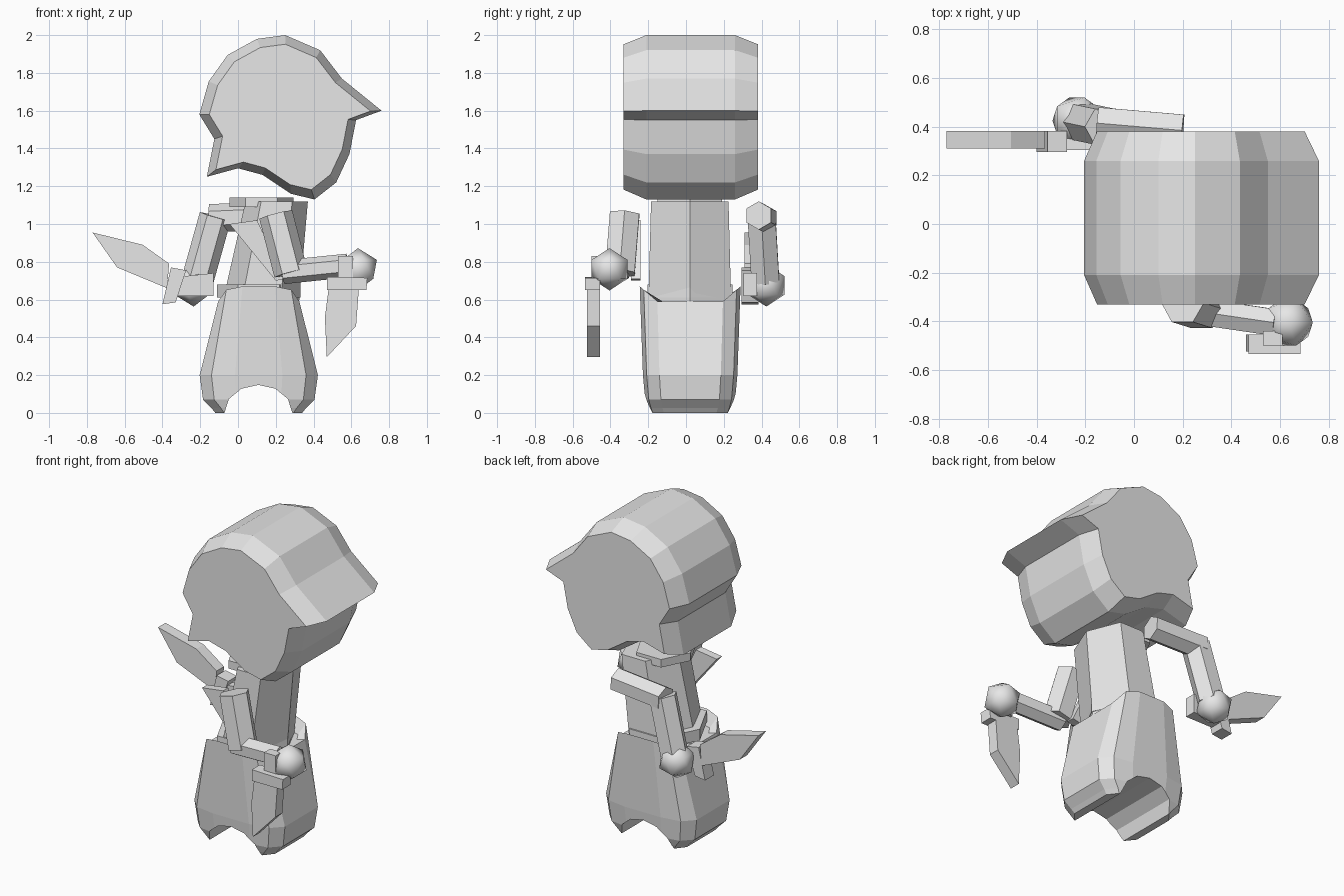
import bpy, bmesh, math
from mathutils import Vector

cube = bpy.data.objects.get("Cube")
if cube:
    bpy.data.objects.remove(cube, do_unlink=True)

clay = bpy.data.materials.new("light_grey")
clay.use_nodes = True
clay.diffuse_color = (0.8, 0.8, 0.8, 1)
clay.node_tree.nodes["Principled BSDF"].inputs["Base Color"].default_value = (0.8, 0.8, 0.8, 1)


def finish(name, bm):
    bmesh.ops.recalc_face_normals(bm, faces=bm.faces)
    mesh = bpy.data.meshes.new(name)
    bm.to_mesh(mesh)
    bm.free()
    mesh.materials.append(clay)
    obj = bpy.data.objects.new(name, mesh)
    bpy.context.collection.objects.link(obj)
    return obj


def loft(name, rings):
    """Skin a list of equal-length point rings and close both ends."""
    bm = bmesh.new()
    loops = [[bm.verts.new(p) for p in ring] for ring in rings]
    for a, b in zip(loops, loops[1:]):
        for i in range(len(a)):
            j = (i + 1) % len(a)
            bm.faces.new((a[i], a[j], b[j], b[i]))
    bm.faces.new(loops[0])
    bm.faces.new(loops[-1])
    return finish(name, bm)


def plate(name, outline, y0, y1):
    """Extrude a side outline (x, z) along y."""
    return loft(name, [[(x, y, z) for x, z in outline] for y in (y0, y1)])


def hex_ring(cx, cy, z, rx, half_y):
    ry = half_y / math.sin(math.pi / 3)
    return [(cx + rx * math.cos(i * math.pi / 3), cy + ry * math.sin(i * math.pi / 3), z)
            for i in range(6)]


def limb(name, start, end, radius):
    """Six-sided limb segment between two joints."""
    a, b = Vector(start), Vector(end)
    axis = (b - a).normalized()
    u = axis.cross(Vector((0, 1, 0))).normalized()
    v = axis.cross(u)
    angles = [i * math.pi / 3 for i in range(6)]
    return loft(name, [[c + radius * (u * math.cos(t) + v * math.sin(t)) for t in angles]
                       for c in (a, b)])


def hand(name, centre):
    bm = bmesh.new()
    bmesh.ops.create_icosphere(bm, subdivisions=1, radius=0.112)
    bmesh.ops.translate(bm, verts=bm.verts, vec=centre)
    obj = finish(name, bm)
    obj.data.shade_smooth()
    return obj


# Head: hooded side profile with a peak, bevelled towards both flat sides
profile = [(0.25, 2.0), (0.435, 1.92), (0.55, 1.77), (0.76, 1.6), (0.625, 1.55),
           (0.59, 1.37), (0.52, 1.22), (0.405, 1.13), (0.28, 1.16), (0.13, 1.26),
           (0, 1.295), (-0.165, 1.25), (-0.125, 1.45), (-0.205, 1.58),
           (-0.155, 1.755), (-0.055, 1.895), (0.1, 1.98)]
mid = Vector((0.255, 1.58))


def head_ring(y, scale):
    points = [mid + (Vector(p) - mid) * scale for p in profile]
    return [(p.x, y, p.y) for p in points]


loft("head", [head_ring(-0.33, 0.885), head_ring(-0.21, 1),
              head_ring(0.26, 1), head_ring(0.38, 0.885)])

# Torso, collar and belt: six-sided columns
loft("torso", [hex_ring(0.115, 0.02, 0.55, 0.205, 0.22), hex_ring(0.205, 0.02, 1.12, 0.165, 0.205)])
loft("collar", [hex_ring(0.125, 0.02, z, 0.17, 0.17) for z in (1.09, 1.14)])
loft("belt", [hex_ring(0.11, 0.02, z, 0.22, 0.225) for z in (0.61, 0.68)])

# Trousers: rounded block, raised at both sides, with an arched gap
quadrant = [(1, 0.65), (0.8, 0.92), (0.4, 1)]
plan = (quadrant + [(-x, y) for x, y in reversed(quadrant)]
        + [(-x, -y) for x, y in quadrant] + [(x, -y) for x, y in reversed(quadrant)])


def trouser_ring(z, half_x, half_y, rise=0):
    return [(0.11 + x * half_x, 0.022 + y * half_y, z + rise * (abs(y) - 0.65) / 0.35)
            for x, y in plan]


trousers = loft("trousers", [
    trouser_ring(0, 0.23, 0.215), trouser_ring(0.025, 0.25, 0.225),
    trouser_ring(0.07, 0.295, 0.238), trouser_ring(0.2, 0.313, 0.25),
    trouser_ring(0.59, 0.215, 0.267, 0.08), trouser_ring(0.59, 0.18, 0.225)])

arch = [(0.108 + 0.18 * math.cos(i * math.pi / 6), 0.148 * math.sin(i * math.pi / 6))
        for i in range(12)]
cutter = plate("arch_cutter", arch, -0.6, 0.6)
cutter.hide_render = True
cutter.hide_viewport = True
cut = trousers.modifiers.new("arch", 'BOOLEAN')
cut.operation = 'DIFFERENCE'
cut.solver = 'EXACT'
cut.object = cutter

# Right arm reaches forward
limb("right_upper_arm", (0.2, -0.325, 1.05), (0.28, -0.35, 0.74), 0.09)
limb("right_forearm", (0.24, -0.355, 0.745), (0.58, -0.405, 0.78), 0.063)
hand("right_hand", (0.635, -0.405, 0.76))
plate("right_shoulder_flap", [(-0.045, 1.0), (0.1, 1.02), (0.25, 0.71), (0.2, 0.7)], -0.29, -0.24)

# Left arm swings back
limb("left_upper_arm", (0.2, 0.385, 1.045), (-0.15, 0.415, 1.03), 0.075)
limb("left_forearm", (-0.12, 0.4, 1.04), (-0.215, 0.42, 0.7), 0.085)
hand("left_hand", (-0.235, 0.425, 0.675))

# Knives: blade, guard and grip in each hand
plate("right_blade", [(0.48, 0.66), (0.64, 0.66), (0.625, 0.46), (0.47, 0.295), (0.46, 0.505)],
      -0.525, -0.455)
plate("right_guard", [(0.47, 0.65), (0.68, 0.65), (0.685, 0.715), (0.47, 0.72)], -0.535, -0.455)
plate("right_grip", [(0.53, 0.71), (0.61, 0.71), (0.61, 0.83), (0.53, 0.83)], -0.5, -0.44)
plate("left_blade", [(-0.77, 0.955), (-0.505, 0.89), (-0.365, 0.79), (-0.375, 0.66), (-0.64, 0.77)],
      0.31, 0.383)
plate("left_guard", [(-0.4, 0.575), (-0.355, 0.77), (-0.275, 0.755), (-0.33, 0.585)], 0.295, 0.383)
plate("left_grip", [(-0.34, 0.62), (-0.32, 0.72), (-0.13, 0.74), (-0.13, 0.62)], 0.305, 0.375)
